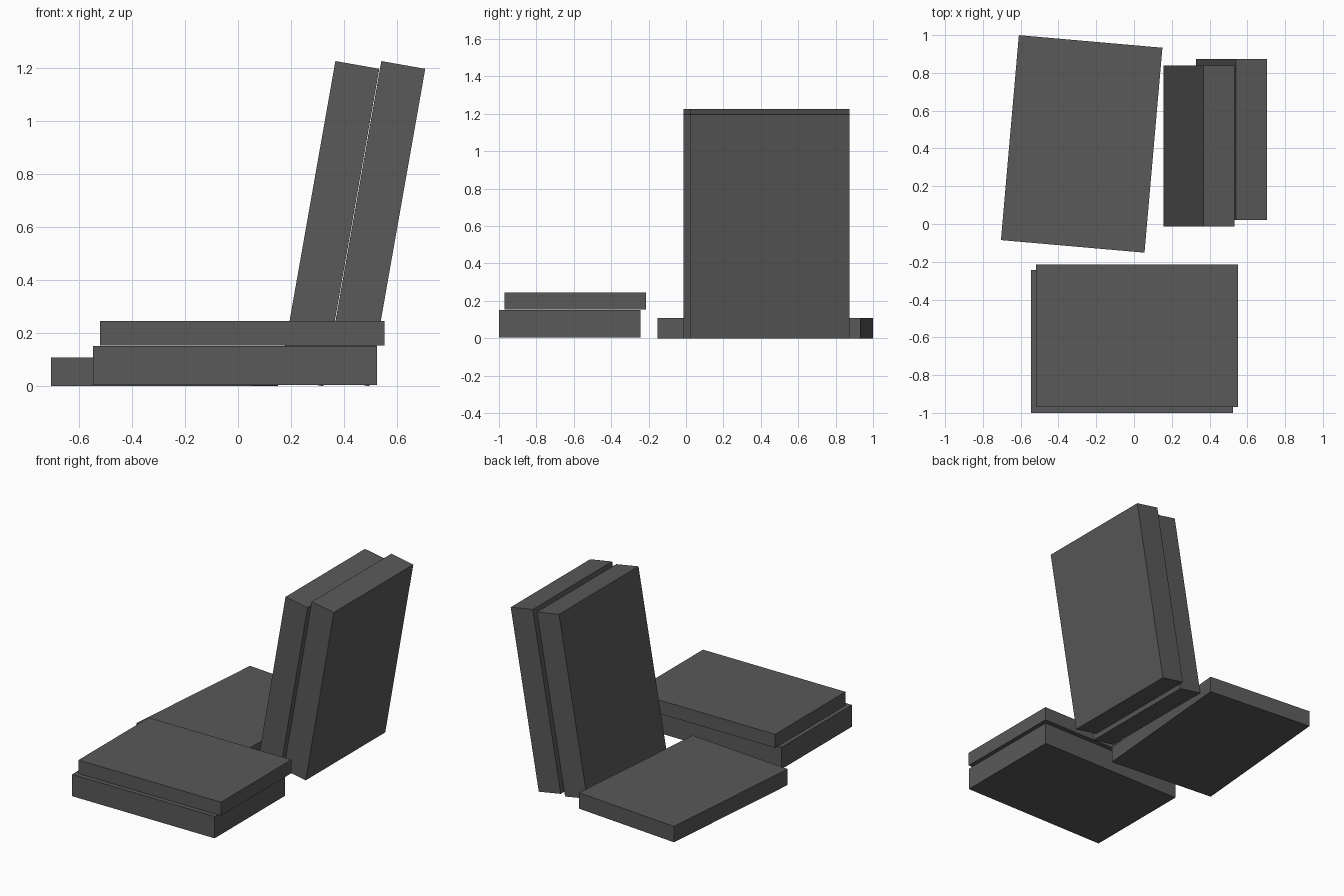
import bpy
from math import radians, sin, cos
from mathutils import Matrix, Vector

cube = bpy.data.objects.get("Cube")
if cube:
    bpy.data.objects.remove(cube, do_unlink=True)

# One dark grey for every book
grey = bpy.data.materials.new("dark_grey")
grey.use_nodes = True
colour = (0.1, 0.1, 0.1, 1)
grey.diffuse_color = colour
grey.node_tree.nodes["Principled BSDF"].inputs["Base Color"].default_value = colour


def book(name, size, centre, axis="Z", angle=0):
    """Flat-sided block with its scale and turn applied to the mesh."""
    bpy.ops.mesh.primitive_cube_add(size=1)
    ob = bpy.context.object
    ob.name = ob.data.name = name
    turn = Matrix.Rotation(radians(angle), 4, axis)
    ob.data.transform(turn @ Matrix.Diagonal((*size, 1)))
    ob.location = centre
    ob.data.materials.append(grey)
    return ob


# Two books stacked flat at the front
book("stacked_book_lower", (1.07, 0.755, 0.148), (-0.011, -0.622, 0.078))
book("stacked_book_upper", (1.07, 0.755, 0.092), (0.016, -0.592, 0.199))

# Single book lying flat behind, slightly turned
book("flat_book", (0.763, 1.089, 0.108), (-0.277, 0.424, 0.054), "Z", -5)

# Pair of upright books leaning together toward +x
thick, depth, tall, lean = 0.168, 0.852, 1.214, 10
t = radians(lean)
rise = (thick * sin(t) + tall * cos(t)) / 2
reach = (thick * cos(t) + tall * sin(t)) / 2
for name, x, y in (("leaning_book_inner", 0.156, 0.412),
                   ("leaning_book_outer", 0.329, 0.447)):
    book(name, (thick, depth, tall), Vector((x + reach, y, rise)), "Y", lean)
